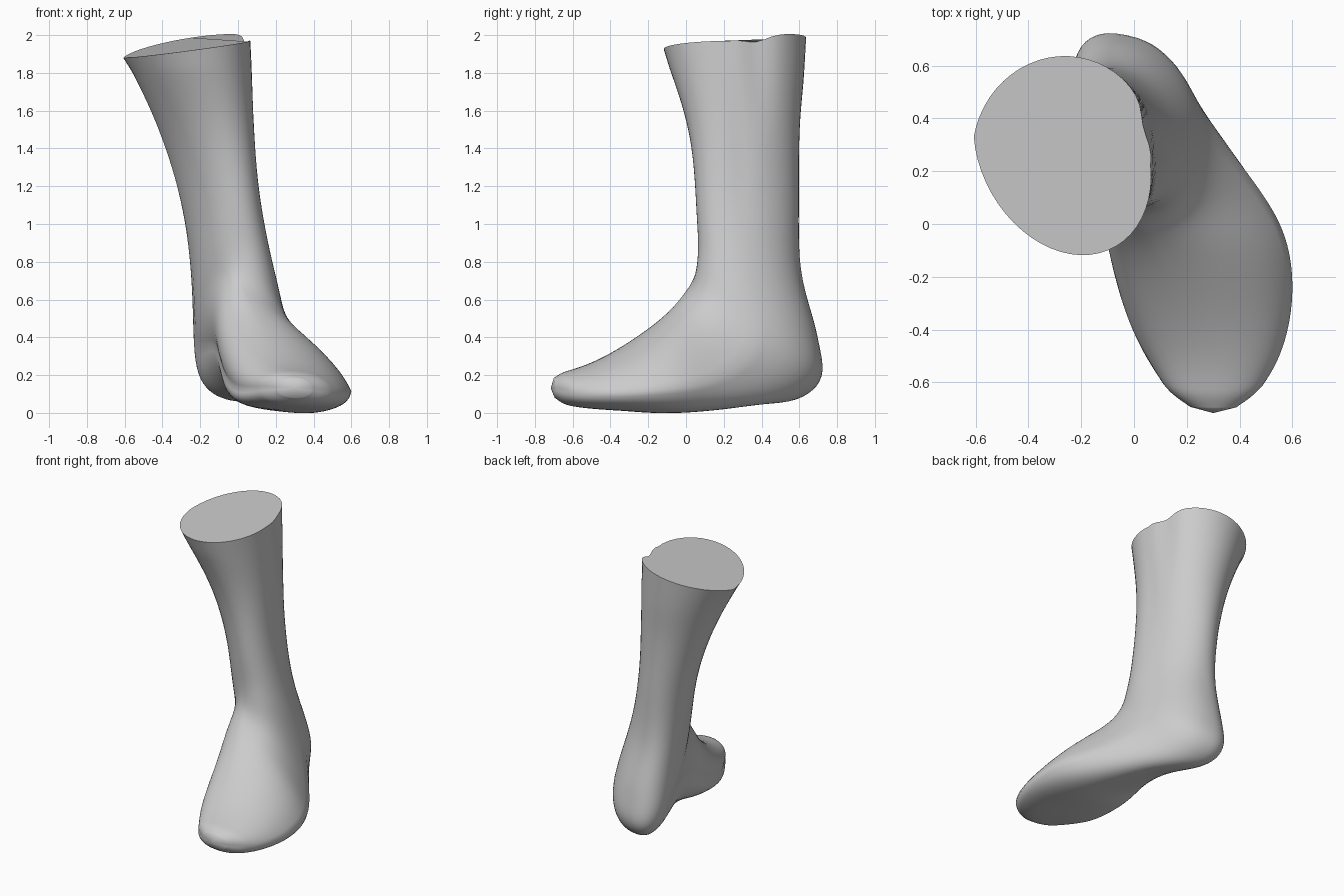
import bpy, bmesh, math
from mathutils import Vector

if "Cube" in bpy.data.objects:
    bpy.data.objects.remove(bpy.data.objects["Cube"])

# Each section: top/front point, right point, bottom/back point, left point
foot = [
    ((.30, -.70, .185), (.39, -.692, .125), (.30, -.695, .08), (.21, -.69, .13)),
    ((.29, -.64, .218), (.475, -.625, .115), (.29, -.635, .045), (.125, -.62, .13)),
    ((.27, -.53, .247), (.555, -.51, .105), (.28, -.53, .027), (.05, -.50, .125)),
    ((.20, -.35, .335), (.607, -.30, .105), (.26, -.36, .014), (-.02, -.35, .13)),
    ((.12, -.12, .495), (.59, -.07, .13), (.22, -.13, .008), (-.075, -.10, .21)),
    ((.06, -.04, .585), (.505, .09, .15), (.17, .06, .032), (-.095, .03, .31)),
    ((.025, .02, .665), (.39, .245, .22), (.09, .32, .058), (-.125, .19, .38)),
]
leg = [
    ((.0, .055, .74), (.285, .37, .32), (-.01, .58, .07), (-.19, .43, .33)),
    ((-.01, .068, .81), (.245, .39, .47), (-.02, .708, .20), (-.228, .49, .38)),
    ((-.02, .07, .90), (.205, .34, .66), (-.05, .69, .42), (-.232, .41, .58)),
    ((-.03, .06, 1.02), (.155, .30, .88), (-.08, .605, .76), (-.25, .37, .86)),
    ((-.05, .05, 1.22), (.095, .29, 1.2), (-.12, .595, 1.16), (-.31, .36, 1.18)),
    ((-.11, .03, 1.5), (.078, .28, 1.5), (-.16, .60, 1.5), (-.415, .34, 1.5)),
    ((-.20, -.06, 1.75), (.074, .24, 1.76), (-.19, .62, 1.77), (-.525, .33, 1.74)),
    ((-.24, -.114, 1.92), (.064, .22, 1.97), (-.21, .632, 1.992), (-.607, .33, 1.88)),
]
N, STEPS = 56, 6


def section(points, up_right, up_left, lower, lower_left, dent):
    """Closed rounded ring through four quarter points."""
    a, r, b, l = map(Vector, points)
    c = (r + l) / 2
    ring = []
    for i in range(N):
        t = 2 * math.pi * i / N
        u, v = math.cos(t), math.sin(t)
        p = (up_right if v > 0 else up_left) if u > 0 else (lower if v > 0 else lower_left)
        du, dv = abs(u) ** (2 / p), abs(v) ** (2 / p)
        co = c + ((a if u > 0 else b) - c) * du + ((r if v > 0 else l) - c) * dv
        # soft groove on the back right of the calf
        g = dent * math.exp(-((t - 2.0) / .24) ** 2)
        co += (c - co).normalized() * g - Vector((0, 0, g))
        ring.append(co)
    return ring


def blend(p0, p1, p2, p3, t):
    return .5 * (2 * p1 + (p2 - p0) * t + (2 * p0 - 5 * p1 + 4 * p2 - p3) * t * t
                 + (3 * p1 - p0 - 3 * p2 + p3) * t ** 3)


dents = [0] * 13 + [.015, .025]
rights = [2.1, 2.2, 2.2, 2.2, 2.2, 2.3, 2.35, 2.35, 2.3, 2.2, 2.1] + [2] * 4
uplefts = [2.1, 2.2, 2.1, 2, 1.8, 1.7, 1.7, 1.8, 1.9] + [2] * 6
lowers = [2.1, 2.4, 2.6, 2.7, 2.6, 2.5, 2.5, 2.4, 2.4, 2.3, 2.1, 2, 2, 2, 2]
lefts = [2.1, 2.4, 2.6, 2.7, 2.5, 2.3, 2.2, 2.5, 2.6, 2.4, 2.1, 2, 2, 2, 2]
keys = [section(*s) for s in zip(foot + leg, rights, uplefts, lowers, lefts, dents)]

# Smooth loft from toe, round the heel, up to the cuff
coords = []
last = len(keys) - 1
for k in range(last):
    for s in range(STEPS + (k == last - 1)):
        q = [keys[min(max(k + o, 0), last)] for o in (-1, 0, 1, 2)]
        coords.append([blend(*[r[i] for r in q], s / STEPS) for i in range(N)])

# Relax the instep and ankle lengthwise, leaving the heel as drawn
for _ in range(30):
    old = coords
    coords = [list(r) for r in old]
    for k in range(8, 80):
        for i in range(N):
            w = .5 * ((1 + math.cos(2 * math.pi * i / N)) / 2) ** .7
            coords[k][i] = old[k][i].lerp((old[k - 1][i] + old[k + 1][i]) / 2, w)

bm = bmesh.new()
rings = [[bm.verts.new(co) for co in r] for r in coords]
for r0, r1 in zip(rings, rings[1:]):
    for i in range(N):
        j = (i + 1) % N
        bm.faces.new((r0[i], r0[j], r1[j], r1[i]))

# Rounded toe tip and flat cuff cap
tip = bm.verts.new((.30, -.716, .13))
for i in range(N):
    bm.faces.new((tip, rings[0][(i + 1) % N], rings[0][i]))
bm.faces.new(rings[-1])
bmesh.ops.recalc_face_normals(bm, faces=bm.faces)

mesh = bpy.data.meshes.new("foot_and_leg")
bm.to_mesh(mesh)
bm.free()
obj = bpy.data.objects.new("foot_and_leg", mesh)
bpy.context.collection.objects.link(obj)
bpy.context.view_layer.objects.active = obj
obj.select_set(True)
bpy.ops.object.shade_smooth_by_angle(angle=math.radians(50))
